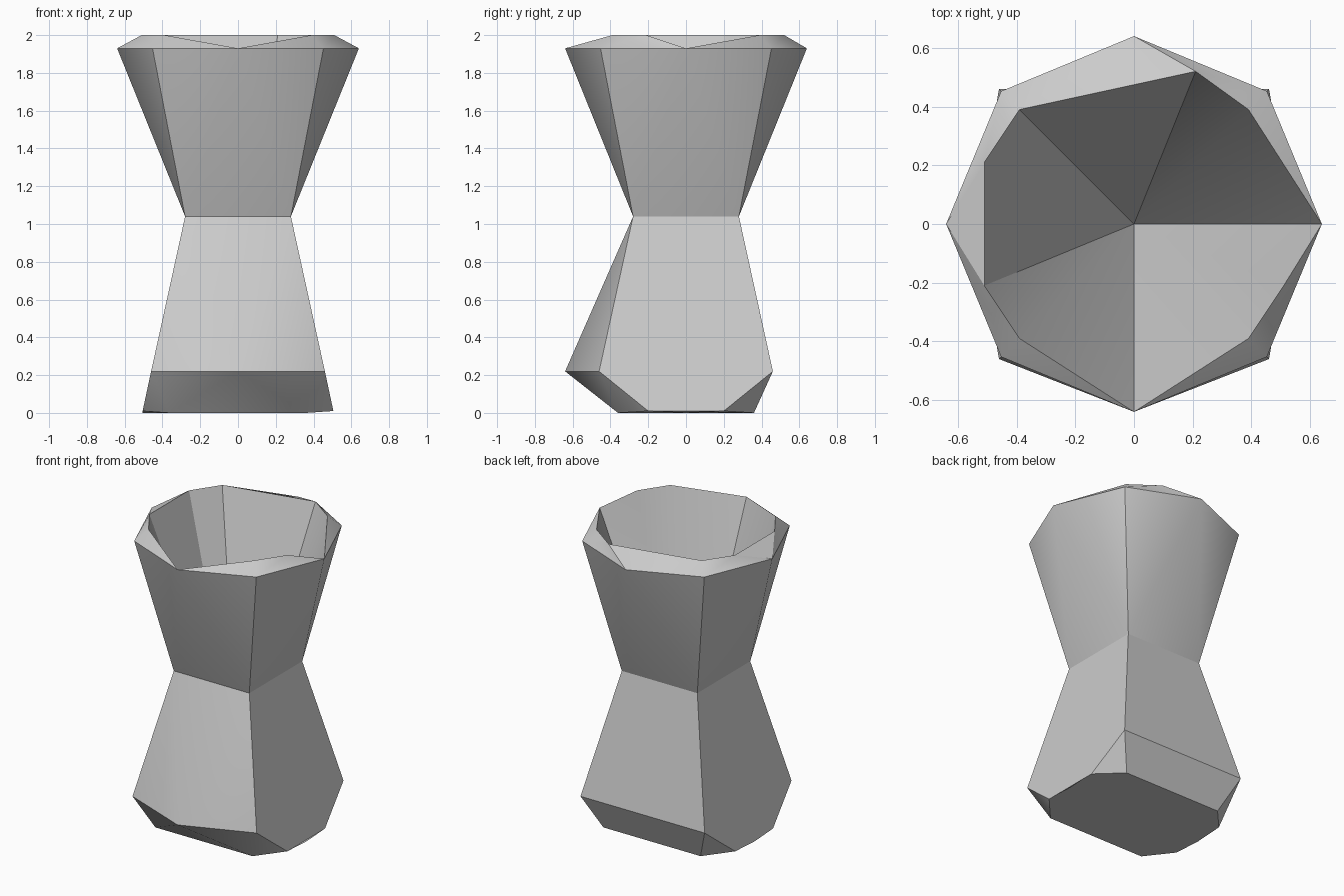
import bpy, bmesh, math

if "Cube" in bpy.data.objects:
    bpy.data.objects.remove(bpy.data.objects["Cube"])

bm = bmesh.new()
V = lambda x, y, z: bm.verts.new((x, y, z))


def face(*vs):
    bm.faces.new(vs)


def corners(r, z):
    # four diagonal corners, counter-clockwise from +x +y
    return [V(sx * r, sy * r, z) for sx, sy in ((1, 1), (-1, 1), (-1, -1), (1, -1))]


# rings: outer lip octagon, square waist, lower shoulder, foot
lip = [V(0.64 * math.cos(i * math.pi / 4), 0.64 * math.sin(i * math.pi / 4), 1.93) for i in range(8)]
waist = corners(0.28, 1.04)
shoulder = corners(0.46, 0.22)
foot = corners(0.36, 0.0)
chin = V(0, -0.64, 0.22)
side = [V(sx * 0.505, sy * 0.2, 0.01) for sx, sy in ((1, 1), (-1, 1), (-1, -1), (1, -1))]
mid_r, mid_l = V(0.507, 0, 0), V(-0.507, 0, 0)

# upper wall
for k in range(4):
    a, b, c = lip[2 * k], lip[2 * k + 1], lip[(2 * k + 2) % 8]
    face(waist[k], a, b)
    face(waist[k], b, c)
    face(waist[k], c, waist[(k + 1) % 4])

# lower wall: back, sides, front point
face(waist[0], waist[1], shoulder[1], shoulder[0])
for p, q, m in ((3, 0, mid_r), (1, 2, mid_l)):
    face(waist[p], shoulder[p], side[p], m, side[q], shoulder[q], waist[q])
face(waist[2], chin, waist[3])
face(waist[2], shoulder[2], chin)
face(waist[3], chin, shoulder[3])

# undercut and base
for k in range(4):
    face(shoulder[k], side[k], foot[k])
face(shoulder[0], shoulder[1], foot[1], foot[0])
face(shoulder[2], foot[2], chin)
face(chin, foot[2], foot[3])
face(chin, foot[3], shoulder[3])
face(foot[0], foot[1], side[1], mid_l, side[2], foot[2], foot[3], side[3], mid_r, side[0])

# irregular top rim: (x, y, lip vertex each rim edge leans on)
a, b, c, d, e, f, g, h = [V(x, y, 2.0) for x, y in (
    (0.39, 0.39), (0.21, 0.52), (-0.39, 0.39), (-0.51, 0.21),
    (-0.51, -0.21), (-0.39, -0.39), (0.39, -0.39), (0.51, -0.21))]
rim = [lip[0], a, b, c, d, e, f, lip[6], g, h]
for i, p, q in ((1, a, b), (2, b, c), (3, c, d), (4, d, e), (5, e, f), (7, g, h)):
    face(lip[i], p, q)
for i, p in ((0, a), (1, b), (2, c), (3, d), (4, e), (5, f), (6, g), (7, h)):
    face(lip[i], lip[(i + 1) % 8], p)

# hollow inside, tapering to a point
apex = V(0, 0, 0.4)
for i, p in enumerate(rim):
    face(p, rim[(i + 1) % len(rim)], apex)

bmesh.ops.recalc_face_normals(bm, faces=bm.faces)
mesh = bpy.data.meshes.new("hourglass_vase")
bm.to_mesh(mesh)
bm.free()
vase = bpy.data.objects.new("hourglass_vase", mesh)
bpy.context.collection.objects.link(vase)
bpy.context.view_layer.objects.active = vase
vase.select_set(True)
bpy.ops.object.shade_smooth_by_angle(angle=math.radians(30))
